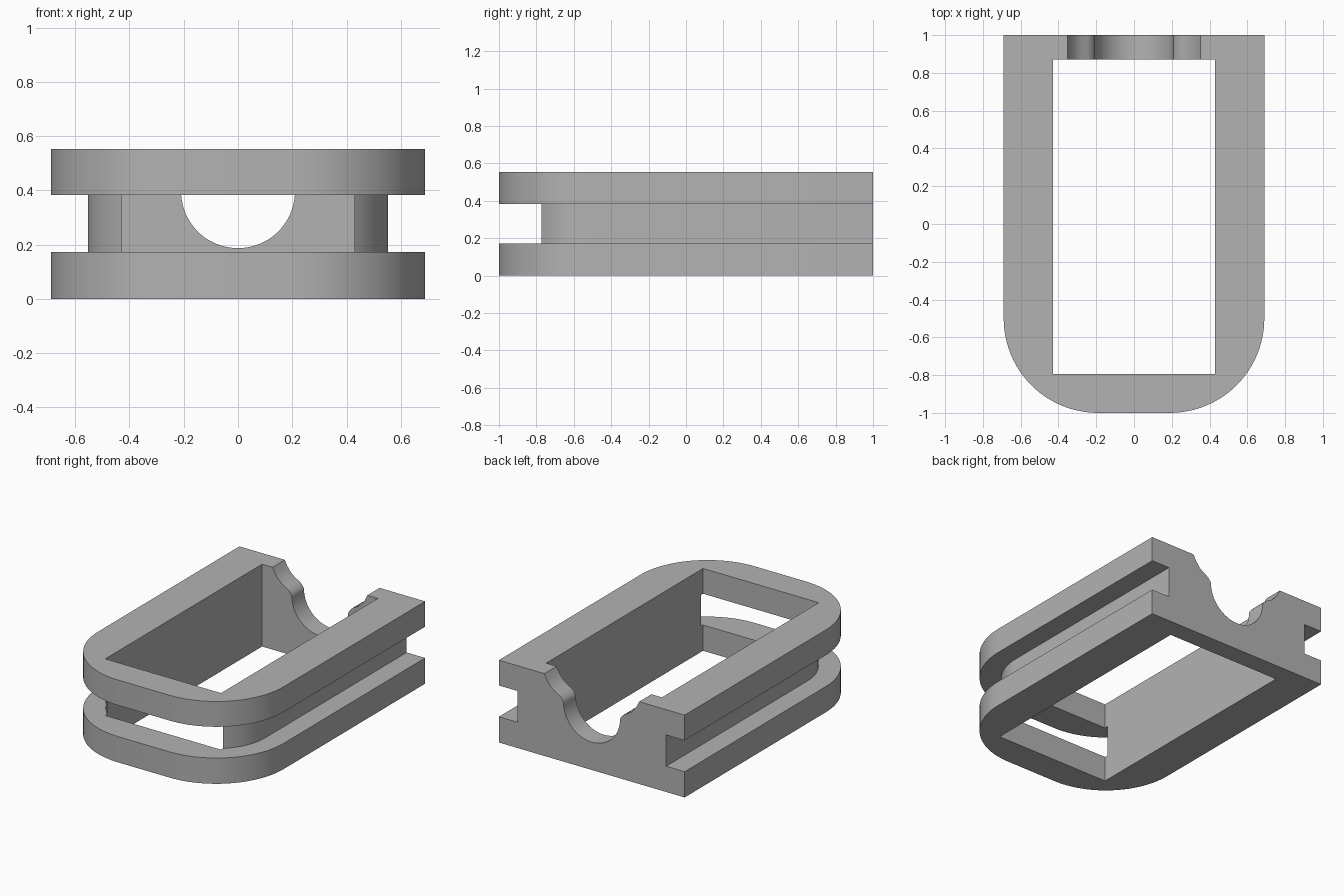
import bpy, bmesh
from math import sin, cos, pi, acos
from mathutils import Vector

if "Cube" in bpy.data.objects:
    bpy.data.objects.remove(bpy.data.objects["Cube"])

WIDTH, HEIGHT = 0.69, 0.553          # half width, full height
CORE = 0.553                         # half width between the grooves
LOW, HIGH = 0.173, 0.383             # groove floor and roof
CORNER = Vector((0.19, -0.5))        # centre of the rounded front corner

grey = bpy.data.materials.new("plain grey")
grey.use_nodes = True
grey.diffuse_color = (0.45, 0.45, 0.45, 1)
grey.node_tree.nodes["Principled BSDF"].inputs["Base Color"].default_value = grey.diffuse_color


def prism(name, outline, start, depth):
    """Extrude a closed outline of 3D points along a vector."""
    bm = bmesh.new()
    face = bm.faces.new([bm.verts.new(Vector(p) + Vector(start)) for p in outline])
    top = bmesh.ops.extrude_face_region(bm, geom=[face])
    moved = [v for v in top["geom"] if isinstance(v, bmesh.types.BMVert)]
    bmesh.ops.translate(bm, verts=moved, vec=depth)
    bmesh.ops.recalc_face_normals(bm, faces=bm.faces)
    mesh = bpy.data.meshes.new(name)
    bm.to_mesh(mesh)
    bm.free()
    mesh.materials.append(grey)
    obj = bpy.data.objects.new(name, mesh)
    bpy.context.collection.objects.link(obj)
    return obj


def mirrored(half):
    """Complete a half outline by reflecting it across x = 0."""
    return half + [(-x, y, z) for x, y, z in reversed(half)]


def corner_arc(radius, end, steps=24):
    return [(CORNER.x + radius * cos(end * i / steps),
             CORNER.y - radius * sin(end * i / steps), 0) for i in range(steps + 1)]


def cut(target, cutter):
    cutter.hide_render = True
    mod = target.modifiers.new(cutter.name, "BOOLEAN")
    mod.operation, mod.solver, mod.object = "DIFFERENCE", "EXACT", cutter
    bpy.ops.object.select_all(action="DESELECT")
    bpy.context.view_layer.objects.active = target
    target.select_set(True)
    bpy.ops.object.modifier_apply(modifier=mod.name)
    bpy.data.objects.remove(cutter)


# Solid body with a rounded front
frame = prism("grooved_frame", mirrored([(WIDTH, 1, 0)] + corner_arc(0.5, pi / 2)),
              (0, 0, 0), (0, 0, HEIGHT))

# Groove around the sides, opening into the cavity at the front
core_radius = CORE - CORNER.x
inner = [(CORE, 1.2, 0)] + corner_arc(core_radius, acos((0.42 - CORNER.x) / core_radius))
outer = [(-1, 1.2, 0), (-1, -1.2, 0), (1, -1.2, 0), (1, 1.2, 0)]
cut(frame, prism("groove_cutter", mirrored(inner) + outer, (0, 0, LOW), (0, 0, HIGH - LOW)))

# Rectangular cavity, open above and below
cut(frame, prism("cavity_cutter", mirrored([(0.43, 0.87, 0), (0.43, -0.795, 0)]),
                 (0, 0, -0.2), (0, 0, 1)))

# Round notch with flared lips in the back wall
radius, centre = 0.21, 0.397
flare = [(0.352, 0, 0.7), (0.352, 0, HEIGHT), (0.333, 0, 0.515), (0.308, 0, 0.482),
         (0.28, 0, 0.458), (0.25, 0, 0.442), (0.23, 0, 0.428), (0.216, 0, 0.41)]
bowl = [(radius * cos(a), 0, centre - radius * sin(a))
        for a in [pi / 2 * i / 20 for i in range(20)]]
bottom = [(0, 0, centre - radius)]
half = flare + bowl
notch = half + bottom + [(-x, y, z) for x, y, z in reversed(half)]
cut(frame, prism("notch_cutter", notch, (0, 0.8, 0), (0, 0.4, 0)))

bpy.ops.object.shade_smooth_by_angle(angle=pi / 6)
